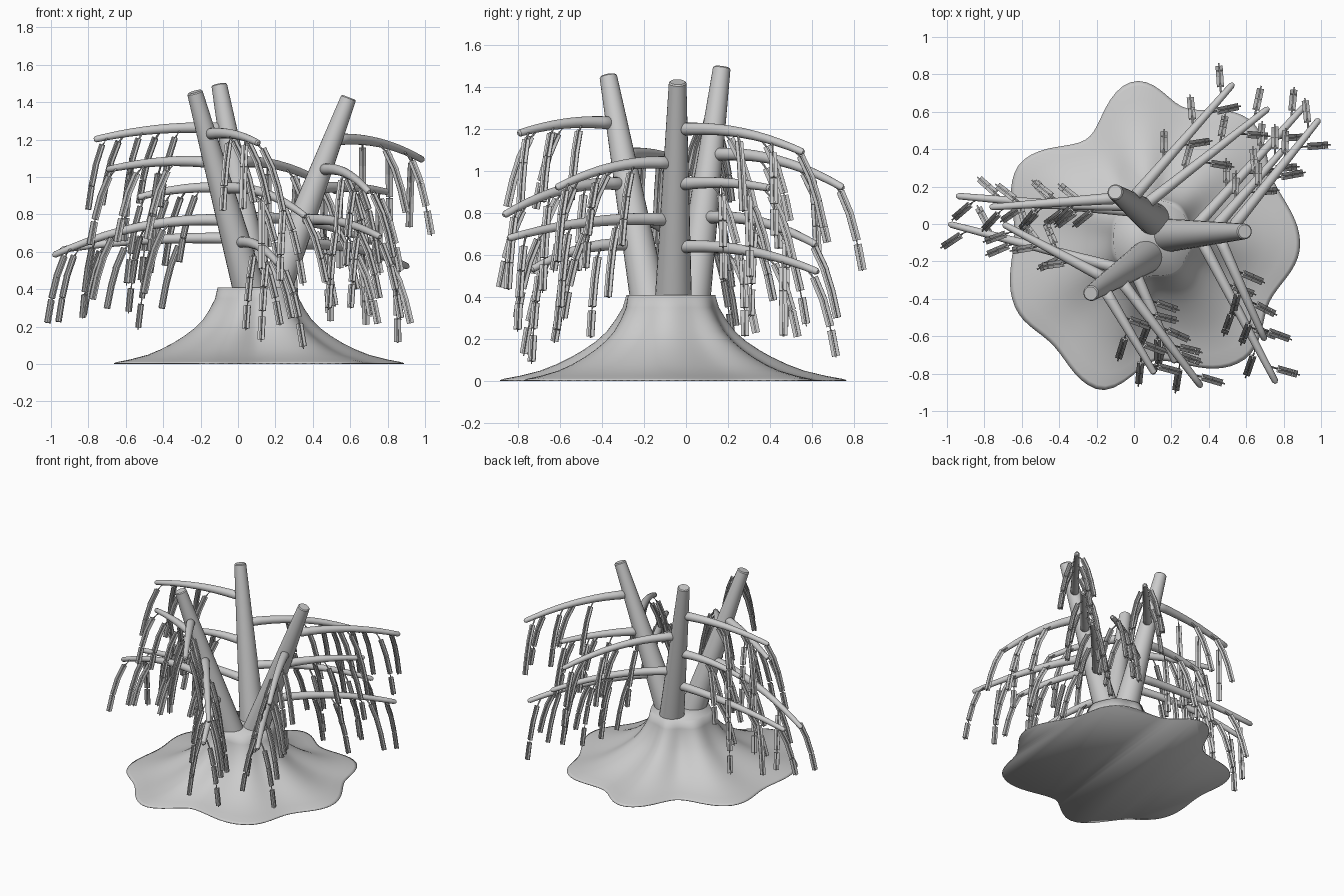
import bpy, bmesh, math, random
from mathutils import Vector, Matrix

if "Cube" in bpy.data.objects:
    bpy.data.objects.remove(bpy.data.objects["Cube"])

random.seed(4)
UP = Vector((0, 0, 1))


def finish(bm, name, angle=40):
    me = bpy.data.meshes.new(name)
    bmesh.ops.recalc_face_normals(bm, faces=bm.faces)
    bm.to_mesh(me)
    bm.free()
    me.polygons.foreach_set("use_smooth", [True] * len(me.polygons))
    me.set_sharp_from_angle(angle=math.radians(angle))
    ob = bpy.data.objects.new(name, me)
    bpy.context.collection.objects.link(ob)
    return ob


def bezier(a, b, c, t):
    return a * (1 - t) ** 2 + b * 2 * t * (1 - t) + c * t * t


def tube(bm, pts, radii, sides):
    """Tapered round tube along a path, closed at both ends."""
    rings = []
    for i, p in enumerate(pts):
        tan = (pts[min(i + 1, len(pts) - 1)] - pts[max(i - 1, 0)]).normalized()
        ref = UP if abs(tan.z) < 0.8 else Vector((0, 1, 0))
        u = tan.cross(ref).normalized()
        v = u.cross(tan)
        rings.append([bm.verts.new(p + radii[i] * (u * math.cos(k * math.tau / sides)
                      + v * math.sin(k * math.tau / sides))) for k in range(sides)])
    for r0, r1 in zip(rings, rings[1:]):
        for k in range(sides):
            j = (k + 1) % sides
            bm.faces.new((r0[k], r0[j], r1[j], r1[k]))
    bm.faces.new(rings[0])
    bm.faces.new(rings[-1])


def leaf(bm, pos, tan, out, length):
    """Two thin crossed blades lying along the twig."""
    side = tan.cross(out).normalized()
    nrm = side.cross(tan)
    for w, h in ((.038, .008), (.008, .038)):
        m = Matrix((side * w, nrm * h, tan * length)).transposed().to_4x4()
        m.translation = pos
        bmesh.ops.create_cube(bm, size=1, matrix=m)


# Flared root skirt: seven-lobed rim, closed at the neck and underneath
rim = [(25, .70), (50, .80), (76, .70), (97, .83), (125, .63), (155, .82), (179, .75),
       (209, .84), (226, .80), (249, .88), (271, .67), (306, .82), (331, .71), (355, .78)]


def rim_radius(deg):
    deg = (deg - 25) % 360 + 25
    for (a0, r0), (a1, r1) in zip(rim, rim[1:] + [(385, .70)]):
        if a0 <= deg <= a1:
            return r0 + (r1 - r0) * (1 - math.cos(math.pi * (deg - a0) / (a1 - a0))) / 2


profile = [(.41, 0), (.35, .025), (.29, .08), (.235, .145), (.19, .225), (.15, .32),
           (.115, .42), (.08, .54), (.05, .67), (.025, .84), (.012, .96), (.005, 1), (0, .995)]
bm = bmesh.new()
N = 120
rings = []
for z, f in profile:
    ring = []
    for k in range(N):
        a = k * math.tau / N
        lobe = rim_radius(math.degrees(a)) - .76
        r = .21 + .55 * f + lobe * (.08 + .92 * f ** .75)
        ring.append(bm.verts.new((.10 + .01 * f + r * math.cos(a),
                                  -.075 + .015 * f + r * math.sin(a), z)))
    rings.append(ring)
for r0, r1 in zip(rings, rings[1:]):
    for k in range(N):
        j = (k + 1) % N
        bm.faces.new((r0[k], r1[k], r1[j], r0[j]))
bm.faces.new(rings[0])
bm.faces.new(rings[-1])
finish(bm, "root_skirt", 180)

# Three trunks: foot at neck level, top, then branches (root height, tip)
trunks = {
    "right": ((.20, -.06, .40), (.59, -.04, 1.42), [
        (1.20, (.99, .56, 1.09)), (1.04, (.70, -.62, .92)), (.94, (.80, .40, .92)),
        (.77, (.76, -.85, .68)), (.64, (.91, .63, .52))]),
    "back": ((.10, .03, .40), (-.10, .17, 1.49), [
        (1.26, (-.77, .09, 1.20)), (1.08, (.53, .75, .92)), (.94, (-.54, .10, .89)),
        (.78, (.72, .62, .65)), (.67, (-.95, .15, .61))]),
    "left": ((.06, -.18, .40), (-.23, -.37, 1.45), [
        (1.23, (.11, -.80, 1.18)), (1.08, (-.70, 0, 1.04)), (.94, (.36, -.87, .79)),
        (.77, (-.99, 0, .58)), (.65, (.22, -.74, .53))]),
}

for name, (foot, top, limbs) in trunks.items():
    foot, top = Vector(foot), Vector(top)

    def axis(z):
        return foot.lerp(top, (z - foot.z) / (top.z - foot.z))

    # Trunk, tapered with a slightly softened tip
    bm = bmesh.new()
    zs = [.28 + (top.z - .28) * i / 10 for i in range(11)]
    rad = [.093 - .051 * i / 10 for i in range(11)]
    tube(bm, [axis(z) for z in zs] + [axis(top.z + .006)], rad + [.036], 24)
    finish(bm, name + "_trunk")

    wood, twigs, leaves = bmesh.new(), bmesh.new(), bmesh.new()
    for z, tip in limbs:
        tip = Vector(tip)
        root = axis(z)
        d = tip - root
        d.z = 0
        d.normalize()
        root = root + d * .035
        ctrl = root.lerp(tip, .5)
        ctrl.z = z + .02

        # Drooping branch with rounded ends
        ts = [0, .01, .03] + [.1 * i for i in range(1, 10)] + [.985, 1]
        rs = [.012, .024, .031] + [.031 - .014 * t for t in ts[3:-1]] + [.009]
        tube(wood, [bezier(root, ctrl, tip, t) for t in ts], rs, 16)

        # Hanging strands, alternating left and right of the branch
        for n, t in enumerate((.30, .45, .60, .74, .88)):
            p0 = bezier(root, ctrl, tip, t)
            turn = math.radians(random.uniform(36, 48) * (-1) ** n)
            out = Matrix.Rotation(turn, 3, 'Z') @ d
            drop = random.uniform(.35, .49)
            p1 = p0 + out * .10 - UP * .05
            p2 = p0 + out * .165 - UP * drop
            tube(twigs, [bezier(p0, p1, p2, i / 8) for i in range(9)],
                 [.006 - .003 * i / 8 for i in range(9)], 6)
            for s in (.45, .69, .91):
                tan = ((p1 - p0) * (1 - s) + (p2 - p1) * s).normalized()
                leaf(leaves, bezier(p0, p1, p2, s), tan, out, .125)
    finish(wood, name + "_branches")
    finish(twigs, name + "_twigs")
    finish(leaves, name + "_leaves", 30)
